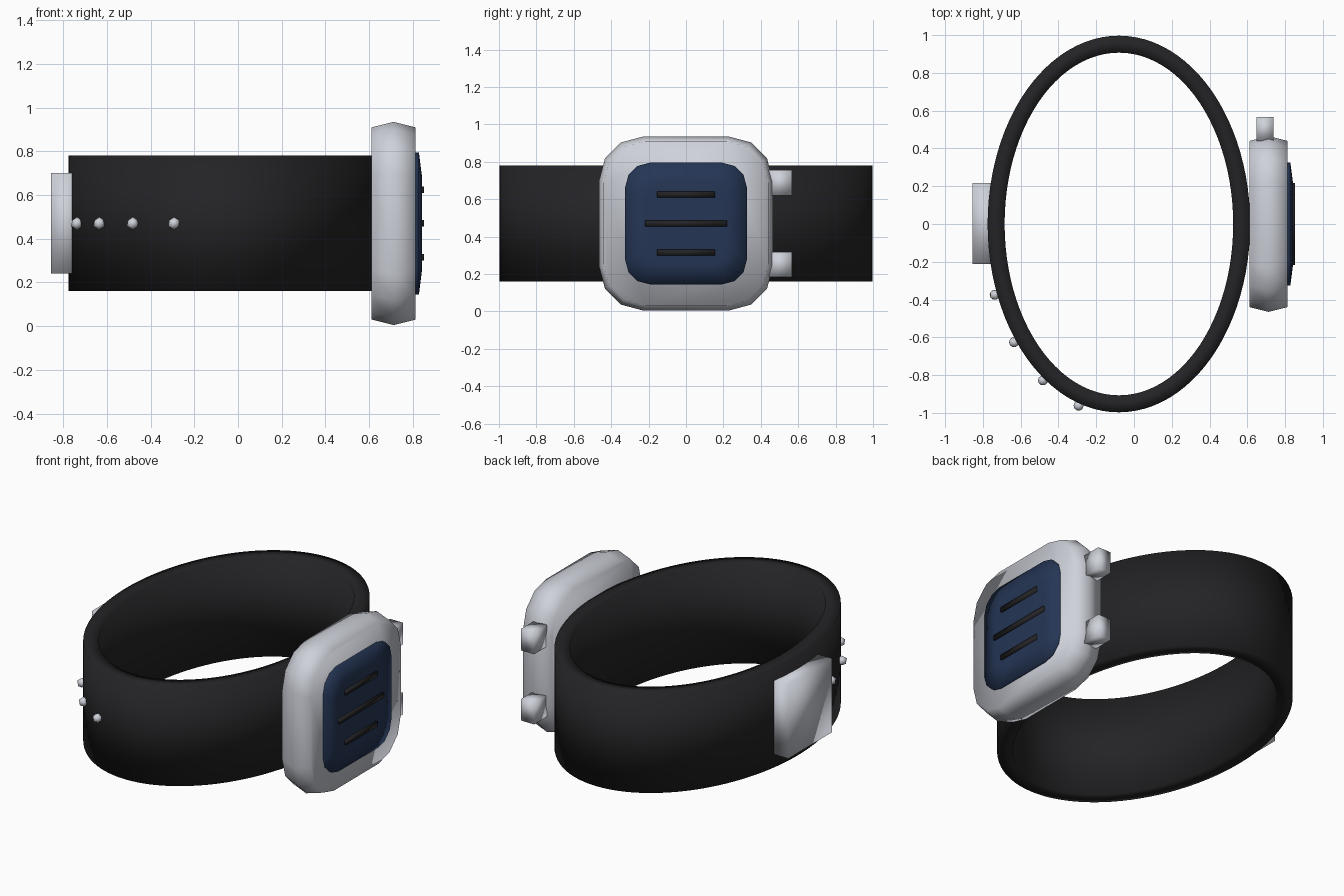
import bpy, bmesh
from math import pi, sin, cos

if "Cube" in bpy.data.objects:
    bpy.data.objects.remove(bpy.data.objects["Cube"])


def material(name, rgb):
    m = bpy.data.materials.new(name)
    m.diffuse_color = (*rgb, 1)
    m.use_nodes = True
    m.node_tree.nodes["Principled BSDF"].inputs["Base Color"].default_value = m.diffuse_color
    return m


BLACK = material("black_rubber", (0.017, 0.017, 0.019))
SILVER = material("silver", (0.62, 0.64, 0.70))
NAVY = material("navy_glass", (0.018, 0.036, 0.09))


def finish(name, bm, mat, smooth=True):
    bmesh.ops.recalc_face_normals(bm, faces=bm.faces)
    for f in bm.faces:
        f.smooth = smooth
    me = bpy.data.meshes.new(name)
    bm.to_mesh(me)
    bm.free()
    me.materials.append(mat)
    ob = bpy.data.objects.new(name, me)
    bpy.context.collection.objects.link(ob)
    return ob


def bridge(bm, a, b):
    for i in range(len(a)):
        j = (i + 1) % len(a)
        bm.faces.new((a[i], a[j], b[j], b[i]))


def box(name, lo, hi, mat):
    bm = bmesh.new()
    bmesh.ops.create_cube(bm, size=1)
    for v in bm.verts:
        v.co = [(l + h) / 2 + c * (h - l) for l, h, c in zip(lo, hi, v.co)]
    return finish(name, bm, mat)


def rounded_slab(name, half, radius, layers, mat, zc=0.47, segs=3):
    """Rounded square in the YZ plane, lofted along x through (x, inset) layers."""
    bm = bmesh.new()
    rings = []
    for x, inset in layers:
        k = (half - inset) / half
        ring = []
        for q in range(4):
            cy = (half - radius) * (1 if q in (0, 3) else -1)
            cz = (half - radius) * (1 if q < 2 else -1)
            for s in range(segs + 1):
                a = (q + s / segs) * pi / 2
                ring.append(bm.verts.new((x, k * (cy + radius * cos(a)),
                                          zc + k * (cz + radius * sin(a)))))
        rings.append(ring)
    for a, b in zip(rings, rings[1:]):
        bridge(bm, a, b)
    bm.faces.new(rings[0])
    bm.faces.new(rings[-1])
    return finish(name, bm, mat)


# Strap: elliptical band with a rectangular section
bm = bmesh.new()
N = 96
loops = []
for rx, ry, z in ((0.695, 0.997, 0.16), (0.695, 0.997, 0.78),
                  (0.605, 0.907, 0.78), (0.605, 0.907, 0.16)):
    loops.append([bm.verts.new((-0.08 + rx * cos(2 * pi * i / N),
                                ry * sin(2 * pi * i / N), z)) for i in range(N)])
for i in range(4):
    bridge(bm, loops[i], loops[(i + 1) % 4])
finish("strap", bm, BLACK)

# Watch case and slightly domed screen
rounded_slab("case", 0.465, 0.235, ((0.612, 0.025), (0.712, 0), (0.812, 0.025)), SILVER)
rounded_slab("screen", 0.325, 0.13, ((0.79, 0), (0.828, 0), (0.842, 0.11)), NAVY)

# Display bars
for i, (z, w) in enumerate(((0.315, 0.155), (0.47, 0.218), (0.625, 0.155))):
    box(f"display_bar_{i + 1}", (0.832, -w, z - 0.015), (0.852, w, z + 0.015), BLACK)

# Side buttons
for i, z in enumerate((0.252, 0.688)):
    box(f"side_button_{i + 1}", (0.648, 0.44, z - 0.067), (0.738, 0.567, z + 0.067), SILVER)

# Clasp on the back of the strap
box("clasp", (-0.855, -0.213, 0.24), (-0.72, 0.216, 0.70), SILVER)

# Strap studs
for i, (x, y) in enumerate(((-0.737, -0.375), (-0.635, -0.626),
                            (-0.482, -0.828), (-0.293, -0.962))):
    bm = bmesh.new()
    bmesh.ops.create_icosphere(bm, subdivisions=1, radius=0.03)
    bmesh.ops.translate(bm, verts=bm.verts, vec=(x, y, 0.47))
    finish(f"strap_stud_{i + 1}", bm, SILVER)
